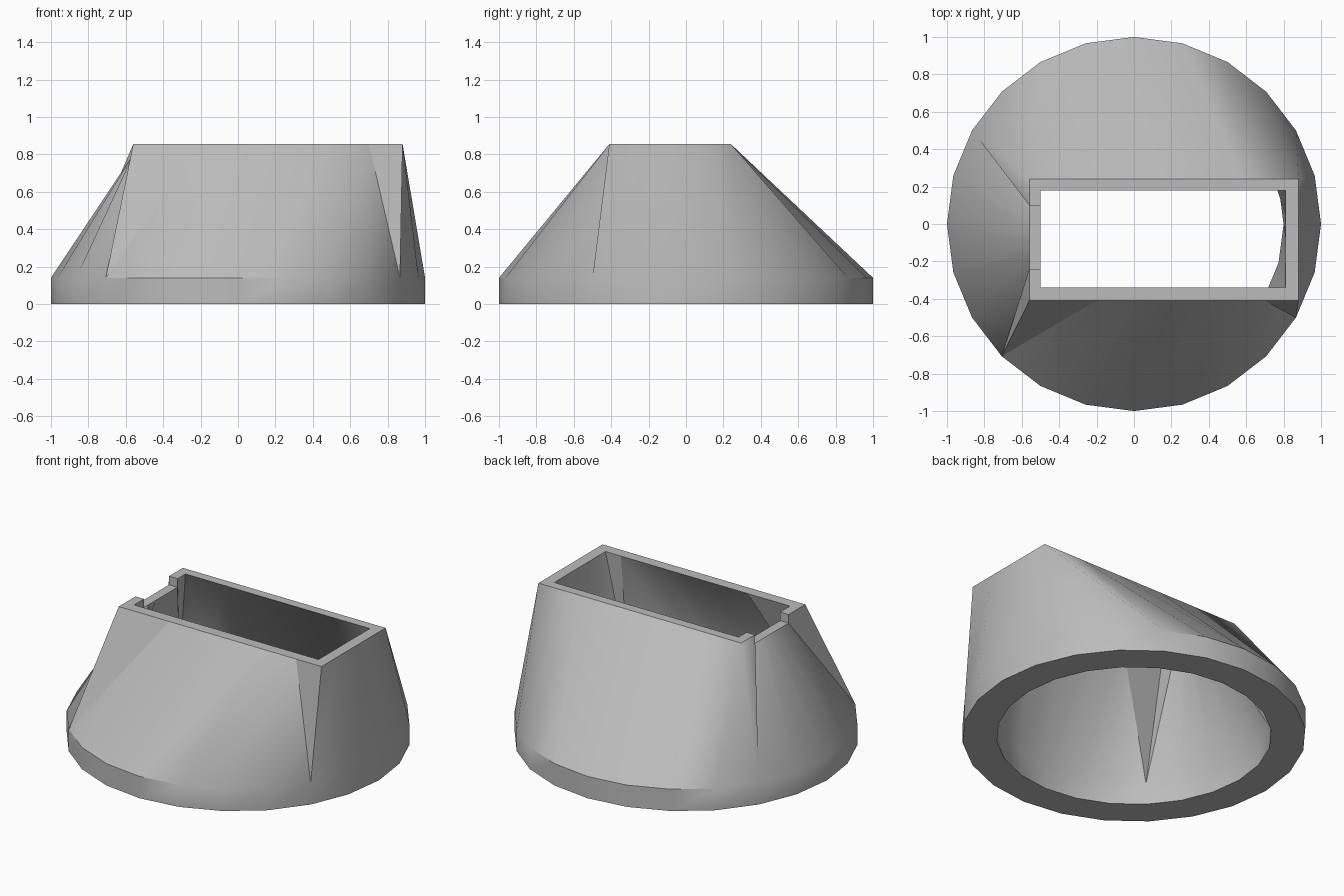
import bpy, bmesh
from math import cos, sin, radians

cube = bpy.data.objects.get("Cube")
if cube:
    bpy.data.objects.remove(cube)

TOP, NOTCH, LIP = 0.855, 0.8, 0.14


def spread(a, b, n):
    return [a + (b - a) * i / (n - 1) for i in range(n)]


def loft_points(x0, x1, y0, y1):
    """Pair each 15 degree step of the round base with a point of the rectangular rim."""
    pairs = []
    # Right side, then the fan around the back right corner
    pairs += [(k, (x1, y, TOP)) for k, y in zip(range(-2, 3), spread(y0, y1, 5))]
    pairs += [(3, (x1, y1, TOP))]
    # Back side
    pairs += [(k, (x, y1, TOP)) for k, x in zip(range(4, 10), spread(x1, x0, 6))]
    pairs += [(10, (x0, y1, TOP)), (10, (x0, 0.1, TOP))]
    # Left side with the lowered notch
    pairs += [(k, (x0, y, NOTCH)) for k, y in zip(range(10, 16), spread(0.1, -0.24, 6))]
    pairs += [(15, (x0, -0.24, TOP)), (15, (x0, y0, TOP)), (15, (-0.2, y0, TOP))]
    # Front side
    pairs += [(k, (x, y0, TOP)) for k, x in zip(range(16, 21), spread(-0.2, 0.7, 5))]
    pairs += [(21, (0.7, y0, TOP)), (22, (0.7, y0, TOP))]
    return pairs


def ring(k, radius, z):
    a = radians(15 * k)
    return (radius * cos(a), radius * sin(a), z)


# Hollow adapter: each section runs up the outside, over the rim and down the inside
outer = loft_points(-0.56, 0.88, -0.41, 0.24)
inner = loft_points(-0.5, 0.81, -0.34, 0.18)
bm = bmesh.new()
sections = []
for (k, rim_out), (_, rim_in) in zip(outer, inner):
    section = [ring(k, 1, 0), ring(k, 1, LIP), rim_out,
               rim_in, ring(k, 0.8, LIP), ring(k, 0.8, 0)]
    sections.append([bm.verts.new(p) for p in section])
for a, b in zip(sections, sections[1:] + sections[:1]):
    for i in range(6):
        j = (i + 1) % 6
        bm.faces.new((a[i], b[i], b[j], a[j]))

# Merge the repeated points so the fans become triangles
bmesh.ops.remove_doubles(bm, verts=bm.verts, dist=0.0005)
bmesh.ops.recalc_face_normals(bm, faces=bm.faces)
mesh = bpy.data.meshes.new("hollow_adapter")
bm.to_mesh(mesh)
bm.free()
adapter = bpy.data.objects.new("hollow_adapter", mesh)
bpy.context.collection.objects.link(adapter)

# Plain grey material
grey = bpy.data.materials.new("light_grey")
grey.use_nodes = True
colour = (0.5, 0.5, 0.5, 1)
grey.diffuse_color = colour
grey.node_tree.nodes["Principled BSDF"].inputs["Base Color"].default_value = colour
mesh.materials.append(grey)

# Smooth sides with crisp edges
bpy.ops.object.select_all(action="DESELECT")
adapter.select_set(True)
bpy.context.view_layer.objects.active = adapter
bpy.ops.object.shade_smooth_by_angle(angle=radians(35))
